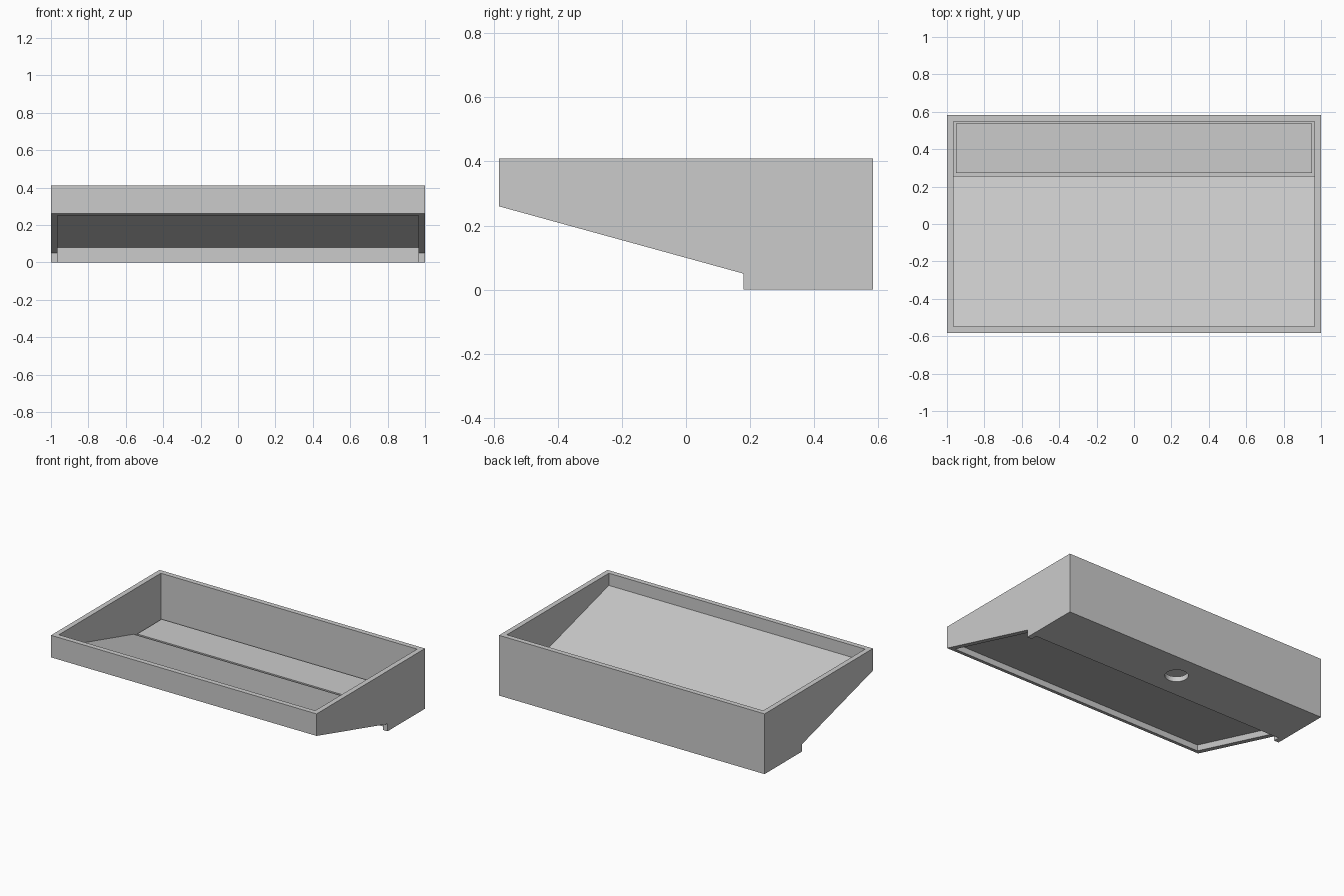
import bpy, bmesh
from mathutils import Matrix

if "Cube" in bpy.data.objects:
    bpy.data.objects.remove(bpy.data.objects["Cube"])

D = 0.583      # half depth
T = 0.035      # wall thickness
IN = D - T     # inner half depth
INX = 1 - T    # inner half width


def add_object(name, bm):
    bmesh.ops.recalc_face_normals(bm, faces=bm.faces[:])
    mesh = bpy.data.meshes.new(name)
    bm.to_mesh(mesh)
    bm.free()
    ob = bpy.data.objects.new(name, mesh)
    bpy.context.collection.objects.link(ob)
    return ob


def extrude_profile(name, points, half_width):
    """Extrude a side (y, z) profile symmetrically along x."""
    bm = bmesh.new()
    face = bm.faces.new([bm.verts.new((-half_width, y, z)) for y, z in points])
    out = bmesh.ops.extrude_face_region(bm, geom=[face])
    verts = [g for g in out["geom"] if isinstance(g, bmesh.types.BMVert)]
    bmesh.ops.translate(bm, verts=verts, vec=(2 * half_width, 0, 0))
    return add_object(name, bm)


def cut(target, cutter):
    cutter.hide_render = True
    mod = target.modifiers.new("cut", "BOOLEAN")
    mod.operation = "DIFFERENCE"
    mod.solver = "EXACT"
    mod.object = cutter
    bpy.context.view_layer.objects.active = target
    bpy.ops.object.modifier_apply(modifier=mod.name)
    bpy.data.objects.remove(cutter)


# Outer basin body
body = extrude_profile("basin_body", [
    (-D, 0.41), (-D, 0.26), (0.18, 0.05), (0.18, 0), (D, 0), (D, 0.41)], 1)

# Inside: sloped floor running down to the drain trough at the back
cut(body, extrude_profile("inside_cutter", [
    (-IN, 0.327), (0.257, 0.106), (0.257, T), (IN, T), (IN, 0.6), (-IN, 0.6)], INX))

# Recess under the sloped floor, leaving a rim on three sides
cut(body, extrude_profile("underside_cutter", [
    (-IN, 0.291), (0.222, 0.08), (0.222, -0.1), (-IN, -0.1)], INX))

# Round drain hole in the trough bottom
bm = bmesh.new()
bmesh.ops.create_cone(bm, cap_ends=True, segments=48, radius1=0.072, radius2=0.072,
                      depth=0.08, matrix=Matrix.Translation((0, 0.404, 0.01)))
cut(body, add_object("drain_cutter", bm))

# Flat cover plate over the trough, with a narrow gap all round
extrude_profile("trough_cover", [
    (0.274, 0.07), (0.537, 0.07), (0.537, 0.105), (0.274, 0.105)], 0.951)
